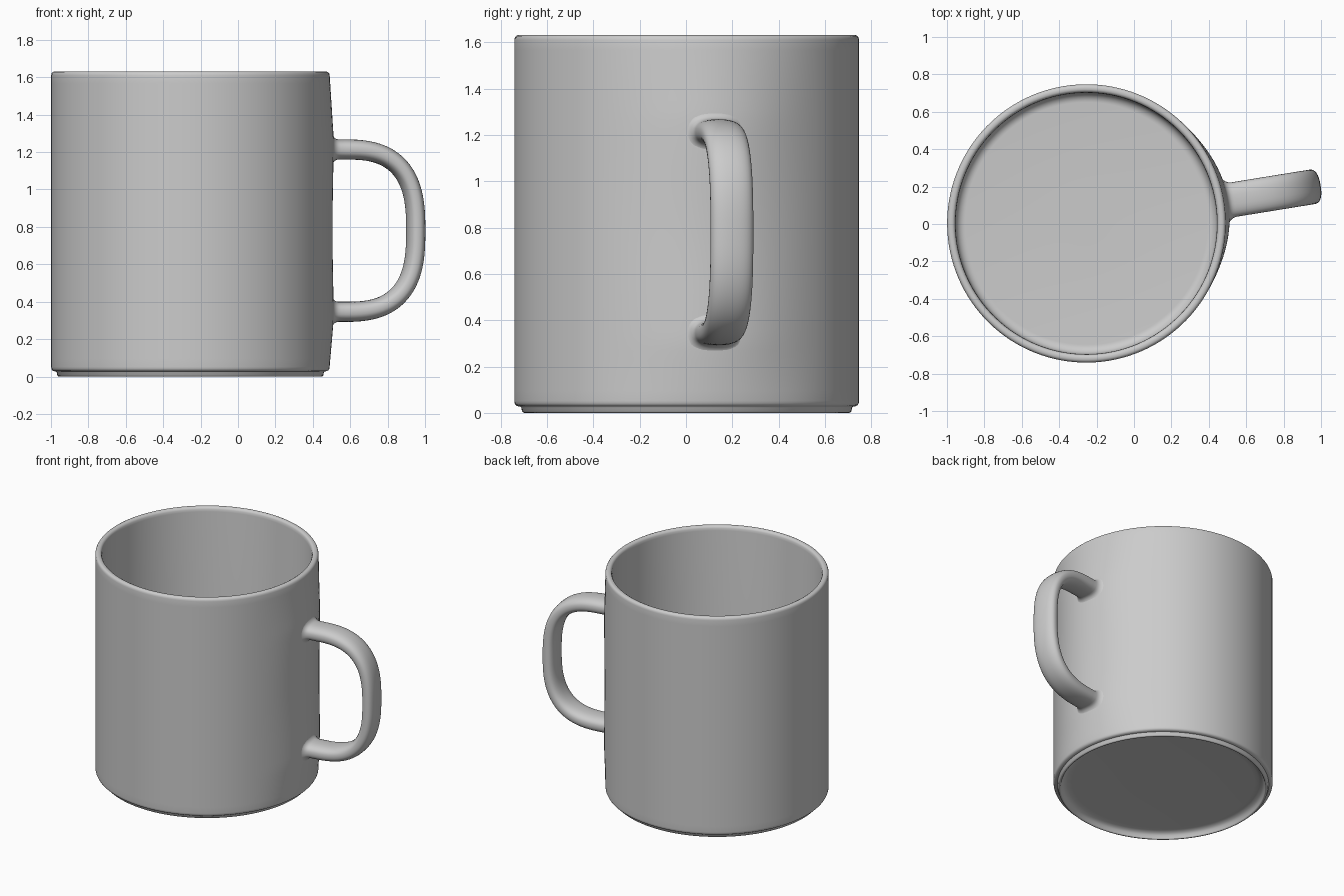
import bpy, bmesh, math
from mathutils import Vector

if "Cube" in bpy.data.objects:
    bpy.data.objects.remove(bpy.data.objects["Cube"])

CENTRE = Vector((-0.255, 0.003, 0))
TURN = math.radians(9.2)      # direction the handle points


def lerp_table(table, v):
    for (a, fa), (b, fb) in zip(table, table[1:]):
        if a <= v <= b:
            t = (v - a) / (b - a)
            t = t * t * (3 - 2 * t) if 0.3 <= a < 1.2 else t
            return fa + (fb - fa) * t
    return 0.0


# The outer wall swells slightly around the handle
SWELL = [(0.04, 0), (0.3, 0.025), (0.78, 0.018), (1.28, 0.025), (1.63, 0)]


def swell(angle, z):
    off = abs((angle + math.pi) % (2 * math.pi) - math.pi) / math.radians(40)
    return lerp_table(SWELL, z) * math.cos(off * math.pi / 2) ** 2 if off < 1 else 0


def skin(name, rings):
    """Bridge closed rings of points into one smooth, capped mesh."""
    bm = bmesh.new()
    loops = [[bm.verts.new(p) for p in ring] for ring in rings]
    n = len(loops[0])
    for a, b in zip(loops, loops[1:]):
        for i in range(n):
            j = (i + 1) % n
            bm.faces.new((a[i], a[j], b[j], b[i]))
    bm.faces.new(loops[0])
    bm.faces.new(loops[-1])
    bmesh.ops.recalc_face_normals(bm, faces=bm.faces)
    mesh = bpy.data.meshes.new(name)
    bm.to_mesh(mesh)
    bm.free()
    ob = bpy.data.objects.new(name, mesh)
    bpy.context.collection.objects.link(ob)
    bpy.ops.object.select_all(action='DESELECT')
    ob.select_set(True)
    bpy.context.view_layer.objects.active = ob
    bpy.ops.object.shade_smooth_by_angle(angle=math.radians(40))


# Cup: revolved profile (radius, height), from the hollow underside over the rim to the floor
profile = [(0.1, 0.045), (0.62, 0.045), (0.65, 0.043), (0.672, 0.036), (0.685, 0.024),
           (0.692, 0.008), (0.695, 0.002), (0.699, 0),
           (0.706, 0.001), (0.711, 0.006), (0.714, 0.022), (0.718, 0.027),
           (0.731, 0.029), (0.739, 0.034), (0.743, 0.042)]
WALL = 36
profile += [(0.744, 0.052 + (1.61 - 0.052) * i / WALL) for i in range(WALL + 1)]
profile += [(0.742, 1.620), (0.737, 1.627), (0.729, 1.631), (0.715, 1.631),
            (0.706, 1.626), (0.701, 1.616), (0.699, 1.60)]
FLOOR, ROUND = 0.085, 0.05
for i in range(9):
    a = math.pi / 2 * i / 8
    profile.append((0.698 - ROUND * (1 - math.cos(a)), FLOOR + ROUND * (1 - math.sin(a))))
profile.append((0.1, FLOOR))

SEG = 128
rings = []
for r, z in profile:
    ring = []
    for i in range(SEG):
        a = 2 * math.pi * i / SEG
        rr = r + (swell(a, z) if r > 0.72 else 0)
        ring.append(CENTRE + Vector((rr * math.cos(a + TURN), rr * math.sin(a + TURN), z)))
    rings.append(ring)
skin("cup", rings)

# Handle: rounded section swept along a D-shaped path, filleted where it meets the cup
out = Vector((math.cos(TURN), math.sin(TURN), 0))
side = Vector((-math.sin(TURN), math.cos(TURN), 0))
up = Vector((0, 0, 1))
MID, HALF, START, REACH, POWER = 0.78, 0.434, 0.83, 0.391, 2 / 2.75
ROOT = 0.744 + 0.0225         # wall distance at the handle roots
FILLET = 0.034


def spow(v, e):
    return math.copysign(abs(v) ** e, v)


def wall(s, z):
    """Distance of the cup wall along the handle direction."""
    phi = math.asin(s / 0.765)
    return (0.744 + swell(phi, z)) * math.cos(phi)


root = [0.74] + [ROOT + FILLET * t for t in (-0.05, 0, 0.02, 0.06, 0.13, 0.25, 0.42, 0.65, 1)]
path = [(r, MID + HALF) for r in root]
STEPS = 56
for i in range(STEPS + 1):
    a = math.pi / 2 - math.pi * i / STEPS
    path.append((START + REACH * (max(math.cos(a), 0) ** POWER if 0 < i < STEPS else 0),
                 MID + HALF * spow(math.sin(a), POWER)))
path += [(r, MID - HALF) for r in reversed(root)]

rings = []
for k, (r, z) in enumerate(path):
    p, q = path[max(k - 1, 0)], path[min(k + 1, len(path) - 1)]
    t = Vector((q[0] - p[0], q[1] - p[1])).normalized()
    normal = out * -t.y + up * t.x
    u = min(max(1 - (r - ROOT) / FILLET, 0), 1)
    flare = FILLET * (1 - math.sqrt(1 - u * u))
    w = 0.093 + flare
    h = 0.054 - 0.006 * abs(t.y) + flare
    ring = []
    for i in range(32):
        a = 2 * math.pi * i / 32
        s = w * spow(math.cos(a), 0.8)
        d = h * spow(math.sin(a), 0.8)
        # bend the fillet rings onto the curved wall
        fit = (wall(s, z + d * t.x) - ROOT - 0.002) * u
        ring.append(CENTRE + out * (r + fit) + up * z + side * s + normal * d)
    rings.append(ring)
skin("handle", rings)
